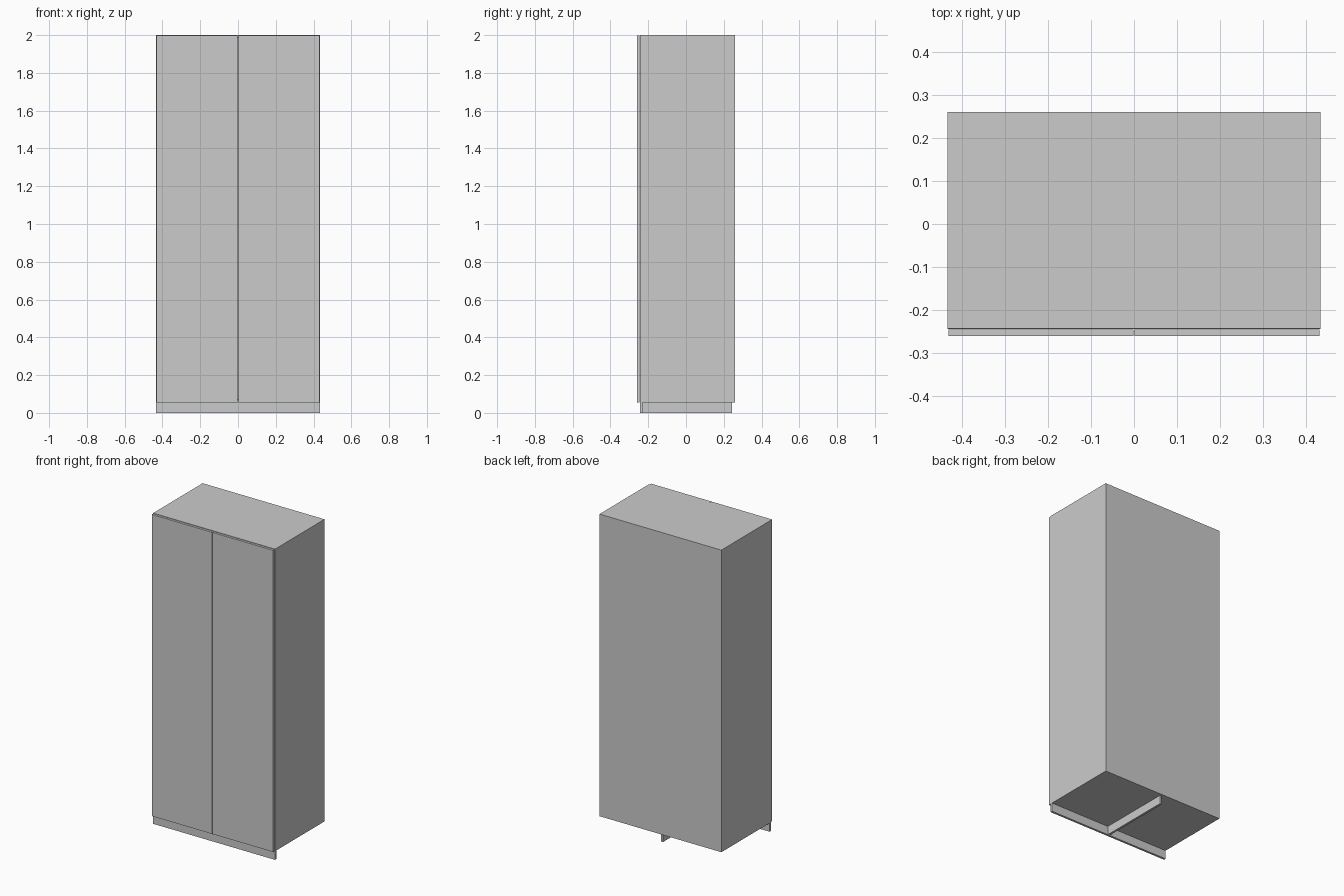
import bpy

if "Cube" in bpy.data.objects:
    bpy.data.objects.remove(bpy.data.objects["Cube"])


def box(name, x, y, z):
    """Panel spanning the given (min, max) ranges."""
    bpy.ops.mesh.primitive_cube_add(size=1, location=[(a + b) / 2 for a, b in (x, y, z)])
    ob = bpy.context.object
    ob.name = name
    ob.scale = [b - a for a, b in (x, y, z)]
    bpy.ops.object.transform_apply(location=False, rotation=False, scale=True)
    return ob


W, FRONT, BACK = 0.434, -0.243, 0.26   # half width, carcass front, carcass back
BASE, TOP, T = 0.055, 2.0, 0.016       # carcass bottom, top, panel thickness
IN = W - T

# Left and right: side panels and doors
for s, side in ((-1, "left"), (1, "right")):
    box(f"{side}_side_panel", sorted((s * IN, s * W)), (FRONT, BACK), (BASE, TOP))
    box(f"{side}_door", sorted((s * 0.0015, s * 0.4315)), (-0.26, -0.2455), (BASE + 0.001, TOP - 0.002))

# Carcass
box("top_panel", (-IN, IN), (FRONT, BACK), (TOP - T, TOP))
box("bottom_panel", (-IN, IN), (FRONT, BACK), (BASE, BASE + T))
box("back_panel", (-IN, IN), (BACK - 0.008, BACK), (BASE + T, TOP - T))

# Plinth and central support under the carcass
box("plinth", (-W, W), (-0.244, -0.23), (0, BASE))
box("centre_support", (-0.007, 0.007), (-0.23, 0.243), (0, BASE))
